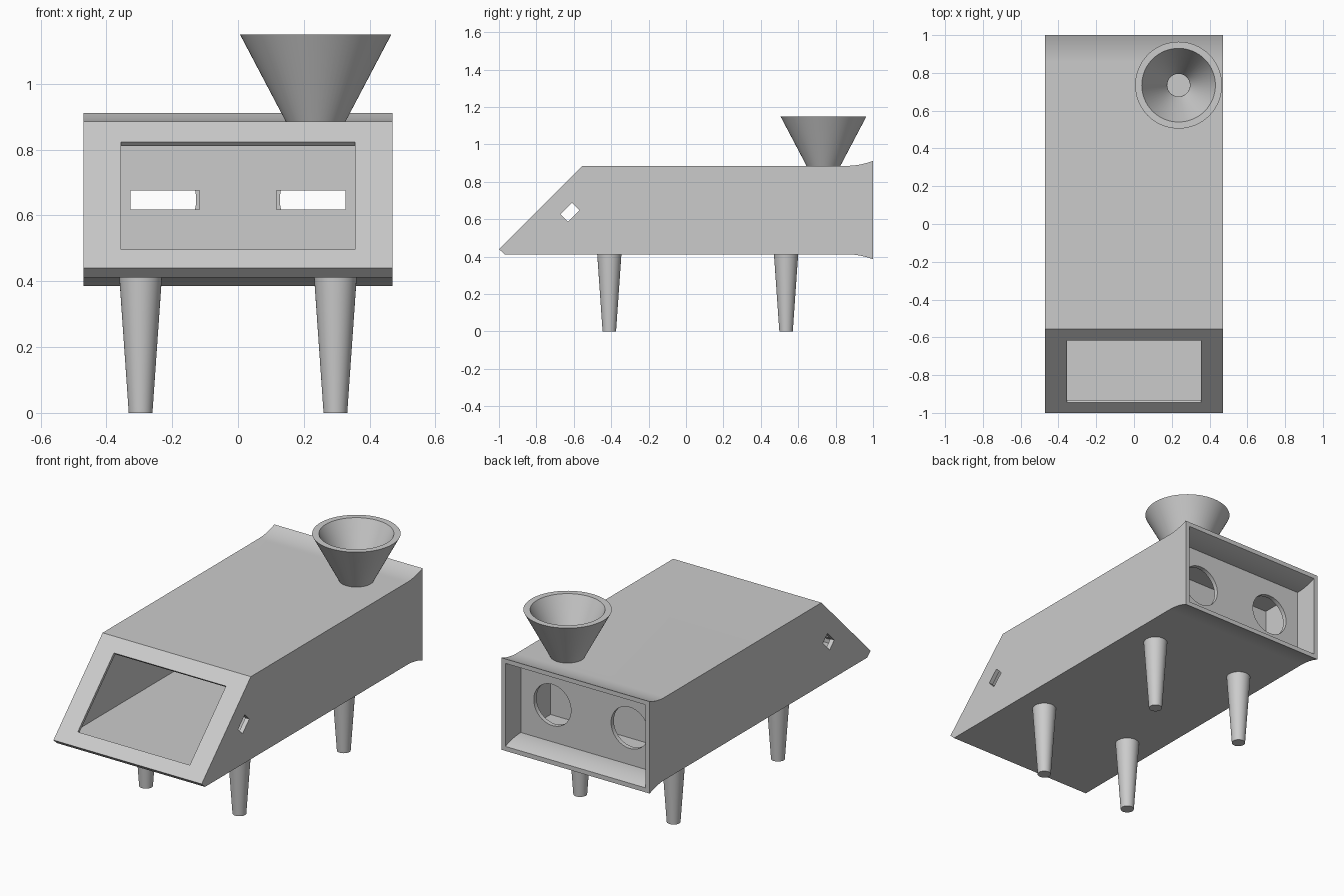
import bpy, bmesh, math
from mathutils import Matrix, Vector

if "Cube" in bpy.data.objects:
    bpy.data.objects.remove(bpy.data.objects["Cube"])

# Single grey material
grey = bpy.data.materials.new("plain grey")
grey.use_nodes = True
grey.diffuse_color = (0.6, 0.6, 0.6, 1)
grey.node_tree.nodes["Principled BSDF"].inputs["Base Color"].default_value = (0.6, 0.6, 0.6, 1)


def finish(name, bm):
    bmesh.ops.recalc_face_normals(bm, faces=bm.faces)
    mesh = bpy.data.meshes.new(name)
    bm.to_mesh(mesh)
    bm.free()
    mesh.materials.append(grey)
    obj = bpy.data.objects.new(name, mesh)
    bpy.context.collection.objects.link(obj)
    return obj


def prism(name, profile, half_width):
    """Extrude a (y, z) outline across x."""
    bm = bmesh.new()
    face = bm.faces.new([bm.verts.new((-half_width, y, z)) for y, z in profile])
    new = bmesh.ops.extrude_face_region(bm, geom=[face])["geom"]
    verts = [g for g in new if isinstance(g, bmesh.types.BMVert)]
    bmesh.ops.translate(bm, vec=(2 * half_width, 0, 0), verts=verts)
    return finish(name, bm)


def box(name, centre, size, tilt=0):
    bm = bmesh.new()
    m = (Matrix.Translation(centre) @ Matrix.Rotation(tilt, 4, 'X')
         @ Matrix.Diagonal(Vector(size).to_4d()))
    bmesh.ops.create_cube(bm, size=1, matrix=m)
    return finish(name, bm)


def cone(name, centre, r_low, r_high, height, tilt=0):
    bm = bmesh.new()
    m = Matrix.Translation(centre) @ Matrix.Rotation(tilt, 4, 'X')
    bmesh.ops.create_cone(bm, cap_ends=True, segments=64, radius1=r_low,
                          radius2=r_high, depth=height, matrix=m)
    return finish(name, bm)


def cut(target, cutter):
    cutter.hide_render = True
    mod = target.modifiers.new("cut", 'BOOLEAN')
    mod.operation = 'DIFFERENCE'
    mod.solver = 'EXACT'
    mod.object = cutter
    bpy.context.view_layer.objects.active = target
    bpy.ops.object.modifier_apply(modifier=mod.name)
    bpy.data.objects.remove(cutter)


def smooth(obj):
    bpy.ops.object.select_all(action='DESELECT')
    obj.select_set(True)
    bpy.context.view_layer.objects.active = obj
    bpy.ops.object.shade_smooth_by_angle(angle=math.radians(30))


TOP, BOTTOM, WALL = 0.885, 0.412, 0.025
FLARE_Y, FLARE = 0.86, 0.027
SLANT = math.radians(45)


def flare(inset=0.0, end=1.0):
    """Rear part of the outline: curve up along the roof, back along the floor."""
    steps = [i / 10 for i in range(11)]
    curve = [(FLARE_Y + (end - FLARE_Y) * t, FLARE * t * t) for t in steps]
    return ([(y, TOP - inset + d) for y, d in curve]
            + [(y, BOTTOM + inset - d) for y, d in reversed(curve)])


# Body with slanted front and flared rear
body = prism("body", [(-0.97, BOTTOM), (-1, 0.44), (-0.555, TOP)] + flare(), 0.47)

# Long front chamber, rear chamber and rear recess
roof, floor = TOP - WALL, BOTTOM + WALL
inner = 0.47 - WALL
cut(body, prism("front_chamber", [(-0.955, floor), (-0.955, 0.461), (-0.556, roof),
                                  (0.565, roof), (0.565, floor)], inner))
cut(body, prism("rear_chamber", [(0.59, floor), (0.59, roof),
                                 (0.835, roof), (0.835, floor)], inner))
cut(body, prism("rear_recess", flare(WALL, 1.002), inner))

# Front opening and side slits, both aligned with the slant
cut(body, box("front_opening", (0, -0.78, 0.66), (0.71, 0.463, 0.08), SLANT))
cut(body, box("side_slits", (0, -0.62, 0.637), (1.2, 0.087, 0.057), SLANT))

# Slots in the partition, round holes in the rear panel
for side in (-1, 1):
    cut(body, box("slot", (side * 0.222, 0.578, 0.647), (0.21, 0.06, 0.058)))
    cut(body, cone("round_hole", (side * 0.245, 0.85, 0.648), 0.118, 0.118, 0.06,
                   math.radians(90)))

# Feed hole under the funnel
FUNNEL = (0.236, 0.735)
cut(body, cone("feed_hole", (*FUNNEL, 0.872), 0.06, 0.06, 0.06))
smooth(body)

# Funnel, turned from its wall section
bm = bmesh.new()
section = [(0.09, 0.884), (0.23, 1.15), (0.195, 1.15), (0.06, 0.884)]
verts = [bm.verts.new((FUNNEL[0] + r, FUNNEL[1], z)) for r, z in section]
edges = [bm.edges.new((verts[i], verts[(i + 1) % 4])) for i in range(4)]
bmesh.ops.spin(bm, geom=verts + edges, cent=(*FUNNEL, 0), axis=(0, 0, 1),
               angle=math.tau, steps=64, use_merge=True)
bmesh.ops.remove_doubles(bm, verts=bm.verts, dist=0.0001)
smooth(finish("funnel", bm))

# Four tapered legs
for side, x in (("right", -0.296), ("left", 0.296)):
    for end, y in (("front", -0.41), ("back", 0.535)):
        smooth(cone(f"{end}_{side}_leg", (x, y, 0.208), 0.036, 0.065, 0.416))
